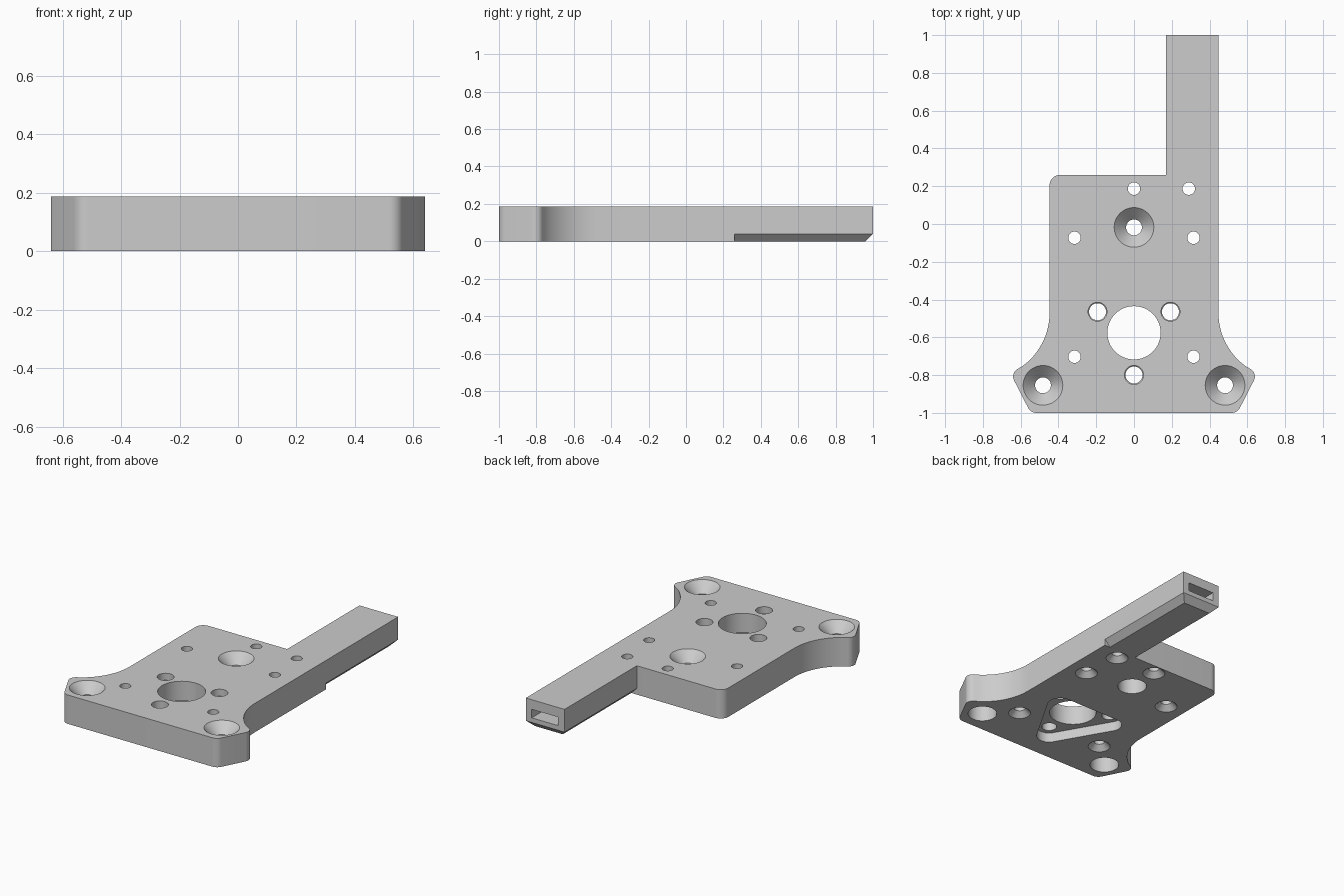
import bpy, bmesh, math
from mathutils import Vector

if "Cube" in bpy.data.objects:
    bpy.data.objects.remove(bpy.data.objects["Cube"], do_unlink=True)

T = 0.187          # plate thickness
TOP = T + 0.02     # cutters overshoot the surfaces
LOW = -0.02

grey = bpy.data.materials.new("light grey")
grey.use_nodes = True
colour = (0.604, 0.604, 0.604, 1)
grey.diffuse_color = colour
grey.node_tree.nodes["Principled BSDF"].inputs["Base Color"].default_value = colour


def finish(name, bm):
    bmesh.ops.recalc_face_normals(bm, faces=bm.faces[:])
    mesh = bpy.data.meshes.new(name)
    bm.to_mesh(mesh)
    bm.free()
    ob = bpy.data.objects.new(name, mesh)
    bpy.context.collection.objects.link(ob)
    mesh.materials.append(grey)
    return ob


def fillet(p, before, after, r, steps=8):
    """Points of a rounded corner at p between its two neighbours."""
    p = Vector(p)
    a, b = (Vector(before) - p).normalized(), (Vector(after) - p).normalized()
    half = a.angle(b) / 2
    centre = p + (a + b).normalized() * (r / math.sin(half))
    reach = r / math.tan(half)
    s, e = p + a * reach - centre, p + b * reach - centre
    return [centre + s.lerp(e, i / steps).normalized() * r for i in range(steps + 1)]


def prism(name, points, z0, z1):
    bm = bmesh.new()
    face = bm.faces.new([bm.verts.new((p[0], p[1], z0)) for p in points])
    top = bmesh.ops.extrude_face_region(bm, geom=[face], use_keep_orig=True)["geom"]
    bmesh.ops.translate(bm, vec=(0, 0, z1 - z0),
                        verts=[v for v in top if isinstance(v, bmesh.types.BMVert)])
    return finish(name, bm)


def lathe(name, x, y, profile, n=48):
    """Solid of revolution from (radius, height) pairs, listed upwards."""
    bm = bmesh.new()
    rings = [[bm.verts.new((x + r * math.cos(math.tau * i / n),
                            y + r * math.sin(math.tau * i / n), z)) for i in range(n)]
             for r, z in profile]
    for lo, hi in zip(rings, rings[1:]):
        for i in range(n):
            j = (i + 1) % n
            bm.faces.new((lo[i], lo[j], hi[j], hi[i]))
    bm.faces.new(rings[0])
    bm.faces.new(rings[-1])
    return finish(name, bm)


def box(name, centre, size, rot=(0, 0, 0)):
    bm = bmesh.new()
    bmesh.ops.create_cube(bm, size=1)
    bmesh.ops.scale(bm, vec=size, verts=bm.verts[:])
    ob = finish(name, bm)
    ob.location, ob.rotation_euler = centre, rot
    return ob


# Right half of the foot outline: bottom corner, ear tip, concave flank
W, R = 0.447, 0.35
flank = [(W + R - R * math.cos(t), -0.47 - R * math.sin(t))
         for t in (math.radians(66) * i / 16 for i in range(17))]
ear, toe = flank[-1], (0.547, -1)
ear_round = fillet(ear, toe, flank[-4], 0.045)
foot = fillet(toe, (0, -1), ear, 0.05) + ear_round
foot += [p for p in reversed(flank) if p[1] > ear_round[-1].y + 0.005]

# Plate with its arm
ARM, STEP = 0.17, 0.26
outline = list(foot) + [(W, 1), (ARM, 1), (ARM, STEP)]
outline += fillet((-W, STEP), (ARM, STEP), (-W, 0), 0.055)
outline += [(-p[0], p[1]) for p in reversed(foot)]
plate = prism("mounting_plate", outline, 0, T)

cutters = []

# Main screw holes: countersunk above, counterbored below
for x, y in ((0, -0.018), (0.482, -0.854), (-0.482, -0.854)):
    cutters.append(lathe("screw_hole", x, y, [
        (0.087, LOW), (0.087, 0.1), (0.042, 0.1), (0.042, T - 0.063),
        (0.105, T), (0.125, TOP)]))

# Small holes: countersunk below
for x, y in ((0, 0.187), (0.29, 0.187), (0.315, -0.073), (-0.315, -0.073),
             (0.315, -0.703), (-0.315, -0.703)):
    cutters.append(lathe("small_hole", x, y, [
        (0.087, LOW), (0.067, 0), (0.033, 0.034), (0.033, TOP)], 32))

# Centre bore, its three bolt holes and the triangular pocket underneath
CY = -0.576
cutters.append(lathe("centre_bore", 0, CY, [(0.141, LOW), (0.141, TOP)], 64))
corners = []
for k in range(3):
    a = math.radians(30 + 120 * k)
    d = Vector((math.cos(a), math.sin(a)))
    corners.append(d * 0.375 + Vector((0, CY)))
    cutters.append(lathe("bolt_hole", d.x * 0.223, CY + d.y * 0.223, [
        (0.045, LOW), (0.045, T - 0.05), (0.05, T - 0.045), (0.05, TOP)], 32))
pocket = []
for k in range(3):
    pocket += fillet(corners[k], corners[k - 1], corners[(k + 1) % 3], 0.075)
cutters.append(prism("triangle_pocket", pocket, LOW, 0.063))

# Slot in the arm end and chamfers around its lower edge
cutters.append(box("arm_slot", (0.31, 0.66, 0.097), (0.19, 0.74, 0.055)))
side, q = 0.04 * math.sqrt(2), math.radians(45)
for x in (ARM, W):
    cutters.append(box("arm_chamfer", (x, STEP + 0.4, 0), (side, 0.8, side), (0, q, 0)))
cutters.append(box("end_chamfer", (0.31, 1, 0), (0.4, side, side), (q, 0, 0)))

# Cut everything, then discard the cutters
bpy.context.view_layer.objects.active = plate
for ob in cutters:
    ob.hide_render = True
    mod = plate.modifiers.new(ob.name, "BOOLEAN")
    mod.operation, mod.solver, mod.object = "DIFFERENCE", "EXACT", ob
    bpy.ops.object.modifier_apply(modifier=mod.name)
    bpy.data.objects.remove(ob, do_unlink=True)

bpy.ops.object.select_all(action="DESELECT")
plate.select_set(True)
bpy.ops.object.shade_smooth_by_angle(angle=math.radians(30))
